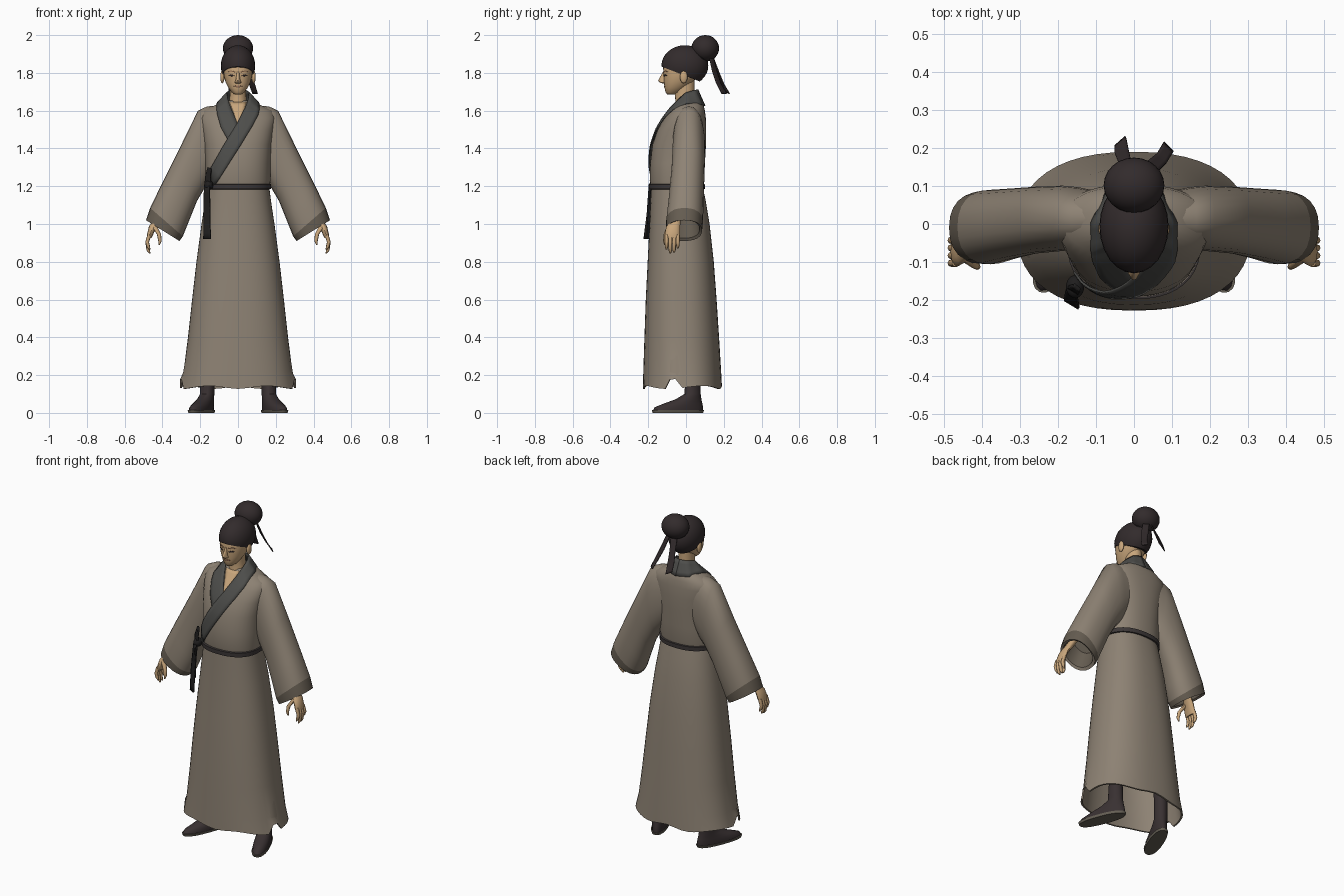
import bpy, bmesh, math
from mathutils import Vector
from mathutils.bvhtree import BVHTree

def material(name, r, g, b):
    m = bpy.data.materials.new(name)
    m.diffuse_color = (r, g, b, 1)
    return m

ROBE = material("taupe cloth", 0.27, 0.225, 0.175)
SHADE = material("worn cuff cloth", 0.13, 0.108, 0.082)
COLLAR = material("grey trim", 0.075, 0.075, 0.07)
BELT = material("dark sash", 0.045, 0.038, 0.038)
TIE = material("black tie", 0.014, 0.013, 0.013)
HAIR = material("dark hair", 0.032, 0.024, 0.025)
SKIN = material("skin", 0.58, 0.38, 0.20)
LIP = material("lip", 0.36, 0.19, 0.11)
BOOT = material("dark boots", 0.04, 0.03, 0.031)
SOLE = material("boot sole", 0.13, 0.115, 0.09)


def finish(name, bm, mats, angle=50):
    bmesh.ops.recalc_face_normals(bm, faces=bm.faces[:])
    me = bpy.data.meshes.new(name)
    bm.to_mesh(me)
    bm.free()
    ob = bpy.data.objects.new(name, me)
    bpy.context.collection.objects.link(ob)
    for m in mats:
        me.materials.append(m)
    bpy.ops.object.select_all(action='DESELECT')
    ob.select_set(True)
    bpy.context.view_layer.objects.active = ob
    bpy.ops.object.shade_smooth_by_angle(angle=math.radians(angle))
    return ob


def loft(name, rings, mats, n=24, power=2.0, paint=None, warp=None):
    """Skin rings given as (centre, axis a, axis b); paint(i) picks a material per band."""
    bm = bmesh.new()
    loops = []
    sp = lambda v: math.copysign(abs(v) ** (2 / power), v)
    for c, a, b in rings:
        c, a, b = Vector(c), Vector(a), Vector(b)
        loop = []
        for k in range(n):
            t = 2 * math.pi * k / n
            p = c + a * sp(math.cos(t)) + b * sp(math.sin(t))
            loop.append(bm.verts.new(warp(p) if warp else p))
        loops.append(loop)
    for i in range(len(loops) - 1):
        for k in range(n):
            j = (k + 1) % n
            f = bm.faces.new((loops[i][k], loops[i][j], loops[i + 1][j], loops[i + 1][k]))
            f.material_index = paint(i) if paint else 0
    for loop in (loops[0], loops[-1]):
        bm.faces.new(loop)
    return finish(name, bm, mats)


def flat(sections):
    """Level rings from (x, y front, y back, z, half width)."""
    return [((x, (f + k) / 2, z), (w, 0, 0), (0, (k - f) / 2, 0)) for x, f, k, z, w in sections]


def tube(name, pts, mat, n=8):
    """Limb through (x, y, z, rx, ry) points."""
    return loft(name, [((x, y, z), (a, 0, 0), (0, b, 0)) for x, y, z, a, b in pts], [mat], n)


def surface(*obs):
    vs, fs = [], []
    for ob in obs:
        o = len(vs)
        vs += [v.co.copy() for v in ob.data.vertices]
        fs += [[o + i for i in p.vertices] for p in ob.data.polygons]
    return BVHTree.FromPolygons(vs, fs)


def strip(name, left, right, mat, tree=None, lift=0.006, thick=0.006, sub=4):
    """Band between two edges; points given as (x, z) are laid on the front of a surface."""
    def place(p):
        if len(p) == 3:
            return Vector(p)
        hit = tree.ray_cast(Vector((p[0], -1, p[1])), Vector((0, 1, 0)))[0]
        return (hit or Vector((p[0], 0, p[1]))) - Vector((0, lift, 0))
    rows = []
    for i in range(len(left) - 1):
        l0, l1, r0, r1 = left[i], left[i + 1], right[i], right[i + 1]
        same = len(l0) == len(l1)
        if not same:
            l0, l1, r0, r1 = map(place, (l0, l1, r0, r1))
        for s in range(sub + (i == len(left) - 2)):
            t = s / sub
            a = [u + (v - u) * t for u, v in zip(l0, l1)]
            b = [u + (v - u) * t for u, v in zip(r0, r1)]
            rows.append([place([u + (v - u) * w / sub for u, v in zip(a, b)]) for w in range(sub + 1)])
    bm = bmesh.new()
    g = [[bm.verts.new(p) for p in row] for row in rows]
    for i in range(len(g) - 1):
        for k in range(sub):
            bm.faces.new((g[i][k], g[i][k + 1], g[i + 1][k + 1], g[i + 1][k]))
    ob = finish(name, bm, [mat])
    mod = ob.modifiers.new("thickness", 'SOLIDIFY')
    mod.thickness, mod.offset = thick, 0
    return ob


def ball(name, centre, radii, mat, cut=None):
    bm = bmesh.new()
    bmesh.ops.create_uvsphere(bm, u_segments=24, v_segments=16, radius=1)
    for v in bm.verts:
        v.co = Vector(centre) + Vector(c * r for c, r in zip(v.co, radii))
    if cut:
        bmesh.ops.bisect_plane(bm, geom=bm.verts[:] + bm.edges[:] + bm.faces[:],
                               plane_co=cut[0], plane_no=cut[1], clear_inner=True)
        bmesh.ops.holes_fill(bm, edges=[e for e in bm.edges if e.is_boundary])
    return finish(name, bm, [mat])


# Long skirt with a hollow hem, soft waves and side slits
def hem(p):
    if p.z < 0.16:
        p.z += 0.008 * math.sin(5 * math.atan2(p.y, p.x))
        if abs(p.x) > 0.26 and abs(p.y + 0.06) < 0.03:
            p.z += 0.05
    return p

loft("skirt", flat([(0, -0.185, 0.088, 1.20, 0.165), (0, -0.188, 0.105, 1.12, 0.175),
                    (0, -0.193, 0.125, 1.0, 0.193), (0, -0.203, 0.147, 0.8, 0.22),
                    (0, -0.213, 0.162, 0.6, 0.243), (0, -0.22, 0.175, 0.4, 0.265),
                    (0, -0.226, 0.186, 0.22, 0.288), (0, -0.228, 0.19, 0.135, 0.308),
                    (0, -0.218, 0.18, 0.135, 0.298), (0, -0.205, 0.155, 0.5, 0.245),
                    (0, -0.18, 0.11, 1.0, 0.18)]), [ROBE], 48, 2.35, warp=hem)

# Wrapped upper garment
torso = loft("torso", flat([(0, -0.183, 0.088, 1.19, 0.165), (0, -0.192, 0.097, 1.23, 0.173),
                            (0, -0.19, 0.1, 1.32, 0.172), (0, -0.178, 0.106, 1.42, 0.178),
                            (0, -0.15, 0.107, 1.50, 0.19), (0, -0.115, 0.105, 1.56, 0.2),
                            (0, -0.085, 0.1, 1.60, 0.185), (0, -0.062, 0.092, 1.632, 0.115),
                            (0, -0.045, 0.075, 1.655, 0.07)]), [ROBE], 40, 2.3)

# Wide sleeves: (top x, top z, bottom x, bottom z, y centre, y radius)
SLEEVE = [(0.09, 1.63, 0.09, 1.32, 0.015, 0.07), (0.165, 1.622, 0.13, 1.25, 0.015, 0.082),
          (0.212, 1.60, 0.165, 1.21, 0.015, 0.086), (0.305, 1.41, 0.218, 1.12, 0.01, 0.088),
          (0.40, 1.22, 0.262, 1.01, 0.0, 0.093), (0.465, 1.085, 0.292, 0.935, -0.008, 0.098),
          (0.487, 1.02, 0.31, 0.91, -0.01, 0.095), (0.47, 1.02, 0.322, 0.925, -0.01, 0.082),
          (0.42, 1.12, 0.30, 1.02, -0.008, 0.07)]
sleeves = []
for s, side in ((1, "left"), (-1, "right")):
    rings = [((s * (a + c) / 2, y, (b + d) / 2), (s * (a - c) / 2, 0, (b - d) / 2), (0, r, 0))
             for a, b, c, d, y, r in SLEEVE]
    sleeves.append(loft("sleeve_" + side, rings, [ROBE, SHADE], 24, 2.3,
                        paint=lambda i: int(i in (5, 7))))

    # Hand with curled fingers and a thumb
    tube("palm_" + side, [(s * 0.39, -0.03, 1.09, 0.024, 0.026), (s * 0.43, -0.055, 1.02, 0.022, 0.026),
                          (s * 0.452, -0.068, 0.985, 0.02, 0.037), (s * 0.467, -0.073, 0.94, 0.016, 0.04),
                          (s * 0.47, -0.073, 0.925, 0.012, 0.036)], SKIN, 12)
    for k, drop in enumerate((0.865, 0.845, 0.848, 0.87)):
        y = -0.103 + 0.02 * k
        tube(f"finger_{k}_" + side, [(s * 0.468, y, 0.945, 0.011, 0.01), (s * 0.481, y, 0.905, 0.01, 0.01),
                                     (s * 0.475, y, drop + 0.015, 0.009, 0.009),
                                     (s * 0.468, y, drop, 0.004, 0.004)], SKIN)
    tube("thumb_" + side, [(s * 0.445, -0.085, 0.99, 0.016, 0.016), (s * 0.418, -0.108, 0.945, 0.011, 0.011),
                           (s * 0.413, -0.112, 0.91, 0.009, 0.009), (s * 0.417, -0.112, 0.89, 0.004, 0.004)], SKIN)

    # Boots turned outwards, with pale soles
    u = Vector((s * 0.37, -0.93, 0))
    w = Vector((0.93, s * 0.37, 0))
    heel = Vector((s * 0.155, 0.055, 0))
    def sole_ring(along, half, wide, z):
        return (heel + u * along + Vector((0, 0, z)), u * half, w * wide)
    loft("sole_" + side, [sole_ring(0.105, 0.142, 0.043, 0), sole_ring(0.105, 0.147, 0.046, 0.014)],
         [SOLE], 24, 2.4)
    loft("boot_" + side, [sole_ring(0.105, 0.143, 0.044, 0.012), sole_ring(0.10, 0.138, 0.045, 0.03),
                          sole_ring(0.075, 0.108, 0.042, 0.05), sole_ring(0.045, 0.072, 0.039, 0.072),
                          sole_ring(0.022, 0.044, 0.037, 0.1), sole_ring(0.02, 0.039, 0.037, 0.2),
                          sole_ring(0.02, 0.05, 0.05, 0.6)], [BOOT], 24)

# Head and neck
tube("neck", [(0, -0.035, 1.56, 0.055, 0.04), (0, -0.005, 1.64, 0.046, 0.05), (0, -0.008, 1.70, 0.043, 0.052),
              (0, -0.01, 1.78, 0.045, 0.055)], SKIN, 20)
head = loft("head", flat([(0, -0.098, -0.06, 1.685, 0.016), (0, -0.108, -0.03, 1.696, 0.032),
                          (0, -0.113, 0.0, 1.72, 0.05), (0, -0.117, 0.035, 1.75, 0.066),
                          (0, -0.119, 0.065, 1.785, 0.075), (0, -0.121, 0.08, 1.83, 0.08),
                          (0, -0.105, 0.08, 1.88, 0.074), (0, -0.06, 0.04, 1.92, 0.04)]), [SKIN], 28, 2.2)
loft("nose", flat([(0, -0.125, -0.1, 1.744, 0.012), (0, -0.139, -0.1, 1.749, 0.018),
                   (0, -0.148, -0.1, 1.76, 0.013), (0, -0.135, -0.1, 1.782, 0.009),
                   (0, -0.122, -0.1, 1.808, 0.007)]), [SKIN], 12)
face = surface(head)
strip("mouth", [(-0.022, 1.731), (0, 1.734), (0.022, 1.731)], [(-0.022, 1.728), (0, 1.722), (0.022, 1.728)],
      LIP, face, 0.001, 0.003)
for s, side in ((1, "left"), (-1, "right")):
    strip("eye_" + side, [(s * 0.02, 1.786), (s * 0.034, 1.792), (s * 0.05, 1.788)],
          [(s * 0.02, 1.783), (s * 0.034, 1.782), (s * 0.05, 1.785)], HAIR, face, 0.001, 0.003)
    strip("brow_" + side, [(s * 0.016, 1.806), (s * 0.04, 1.813), (s * 0.056, 1.806)],
          [(s * 0.016, 1.802), (s * 0.04, 1.808), (s * 0.056, 1.804)], LIP, face, 0.001, 0.003)
    ball("ear_" + side, (s * 0.083, -0.012, 1.778), (0.011, 0.02, 0.033), SKIN)

# Hair cap, topknot and ribbons
ball("hair_cap", (0, -0.006, 1.838), (0.091, 0.124, 0.108), HAIR, ((0, 0, 1.783), (0, 0.39, 1)))
ball("topknot", (0, 0.102, 1.93), (0.08, 0.073, 0.07), HAIR)
tube("topknot_band", [(0, 0.065, 1.87, 0.055, 0.05), (0, 0.085, 1.9, 0.055, 0.05)], TIE, 20)
strip("ribbon_left", [(0.01, 0.145, 1.88), (0.035, 0.165, 1.80), (0.06, 0.185, 1.74), (0.078, 0.215, 1.69)],
      [(0.04, 0.125, 1.88), (0.065, 0.14, 1.81), (0.085, 0.16, 1.75), (0.103, 0.19, 1.69)], HAIR)
strip("ribbon_right", [(-0.03, 0.125, 1.88), (-0.04, 0.16, 1.81), (-0.05, 0.185, 1.75), (-0.05, 0.205, 1.70)],
      [(0.0, 0.145, 1.88), (-0.01, 0.175, 1.80), (-0.015, 0.20, 1.74), (-0.022, 0.23, 1.69)], HAIR)

# Bare chest wedge and crossed collar laid on the garment
cloth = surface(torso, *sleeves)
strip("chest_opening", [(-0.045, 1.645), (-0.02, 1.58), (-0.003, 1.53)],
      [(0.045, 1.645), (0.025, 1.58), (0.003, 1.53)], SKIN, cloth, 0.002, 0.003)
neck_in = [(0, 0.062, 1.712), (0.042, 0.045, 1.708), (0.06, 0.0, 1.695), (0.052, -0.045, 1.655)]
neck_out = [(0, 0.1, 1.625), (0.075, 0.08, 1.63), (0.112, 0.005, 1.638), (0.113, -0.07, 1.605)]
flip = lambda pts: [(-x, y, z) for x, y, z in pts]
strip("collar_under", flip(neck_in) + [(-0.04, 1.62), (-0.006, 1.54), (0.02, 1.47)],
      flip(neck_out) + [(-0.11, 1.58), (-0.09, 1.51), (-0.04, 1.42)], COLLAR, cloth, 0.005)
strip("collar_over", neck_in + [(0.04, 1.62), (0.0, 1.54), (-0.08, 1.41), (-0.158, 1.27)],
      neck_out + [(0.108, 1.58), (0.08, 1.525), (0.01, 1.41), (-0.125, 1.20)], COLLAR, cloth, 0.011)

# Sash with knot and hanging ends
loft("sash", flat([(0, -0.18, 0.085, 1.183, 0.16), (0, -0.197, 0.1, 1.185, 0.175),
                   (0, -0.198, 0.101, 1.21, 0.176), (0, -0.18, 0.085, 1.214, 0.16)]), [BELT], 40, 2.35)
ball("sash_knot", (-0.155, -0.165, 1.205), (0.024, 0.03, 0.026), TIE)
strip("sash_loop", [(-0.175, -0.165, 1.2), (-0.172, -0.165, 1.25), (-0.158, -0.16, 1.3)],
      [(-0.145, -0.185, 1.2), (-0.145, -0.18, 1.25), (-0.142, -0.175, 1.295)], TIE, thick=0.01)
strip("sash_end_outer", [(-0.178, -0.17, 1.2), (-0.182, -0.19, 1.05), (-0.182, -0.2, 0.92)],
      [(-0.15, -0.195, 1.2), (-0.148, -0.205, 1.05), (-0.145, -0.222, 0.92)], TIE, thick=0.008)
strip("sash_end_inner", [(-0.172, -0.16, 1.2), (-0.178, -0.175, 1.1), (-0.18, -0.185, 1.0)],
      [(-0.15, -0.18, 1.2), (-0.15, -0.195, 1.1), (-0.15, -0.2, 1.0)], TIE, thick=0.008)
